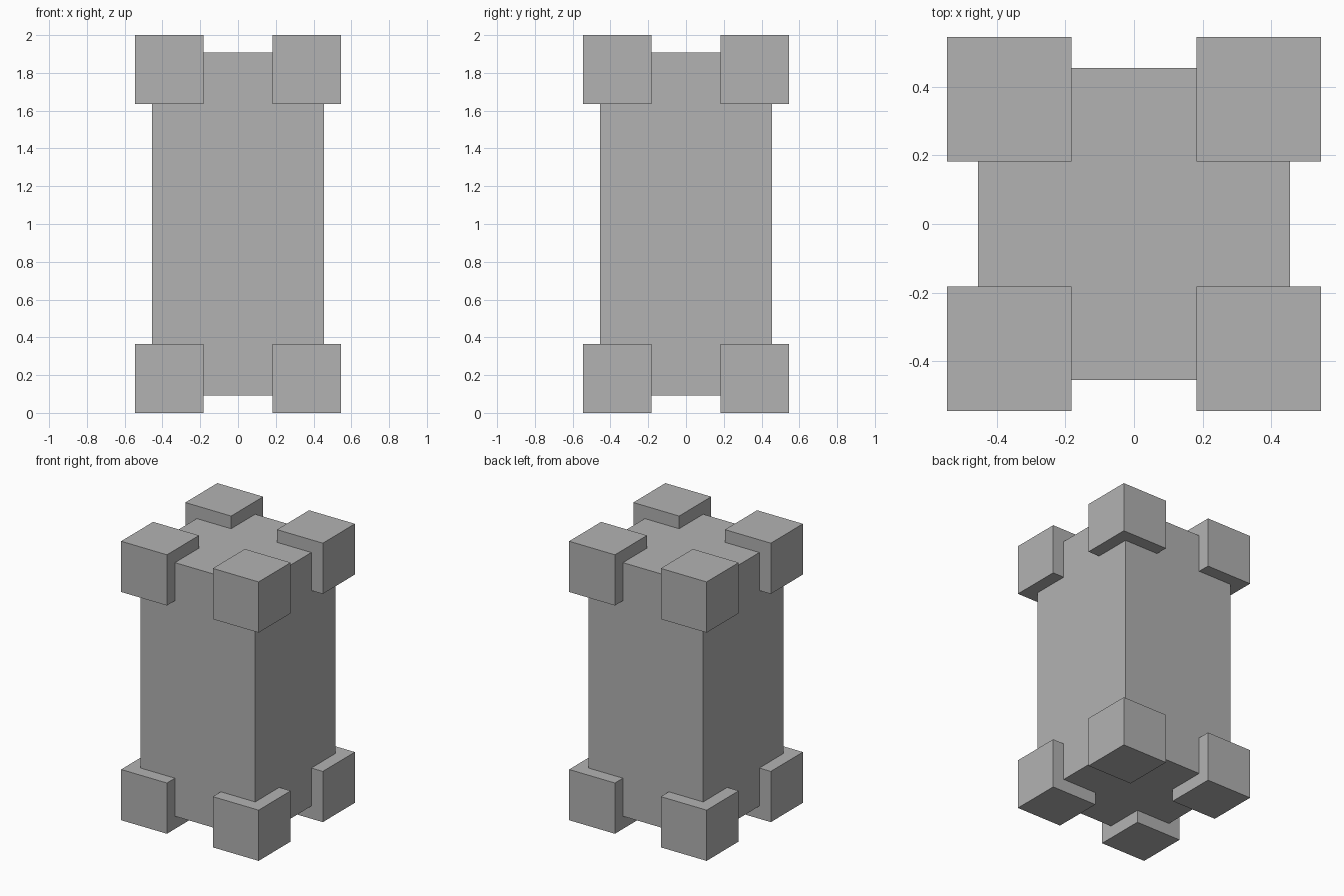
import bpy
from itertools import product

default = bpy.data.objects.get("Cube")
if default:
    bpy.data.objects.remove(default, do_unlink=True)

UNIT = 2 / 22             # the model sits on a grid 22 units tall
CENTRE_Z = 1.0
BODY_SIZE = (10 * UNIT, 10 * UNIT, 20 * UNIT)
BLOCK_SIZE = (4 * UNIT,) * 3
BLOCK_OFFSET = (4 * UNIT, 4 * UNIT, 9 * UNIT)

# Single plain grey for every part
COLOUR = (0.448, 0.448, 0.448, 1)
grey = bpy.data.materials.new("plain_grey")
grey.use_nodes = True
grey.diffuse_color = COLOUR
shader = next(n for n in grey.node_tree.nodes if n.type == "BSDF_PRINCIPLED")
shader.inputs["Base Color"].default_value = COLOUR


def add_box(name, centre, size):
    bpy.ops.mesh.primitive_cube_add(size=1, location=centre)
    box = bpy.context.object
    box.name = name
    box.scale = size
    bpy.ops.object.transform_apply(location=False, rotation=False, scale=True)
    box.data.materials.append(grey)
    return box


# Tall square body
add_box("body", (0, 0, CENTRE_Z), BODY_SIZE)

# Protruding block on each of the eight corners
SIDES = {-1: ("right", "front", "lower"), 1: ("left", "back", "upper")}
for sx, sy, sz in product((-1, 1), repeat=3):
    name = f"{SIDES[sz][2]}_{SIDES[sy][1]}_{SIDES[sx][0]}_corner_block"
    dx, dy, dz = BLOCK_OFFSET
    add_box(name, (sx * dx, sy * dy, CENTRE_Z + sz * dz), BLOCK_SIZE)
